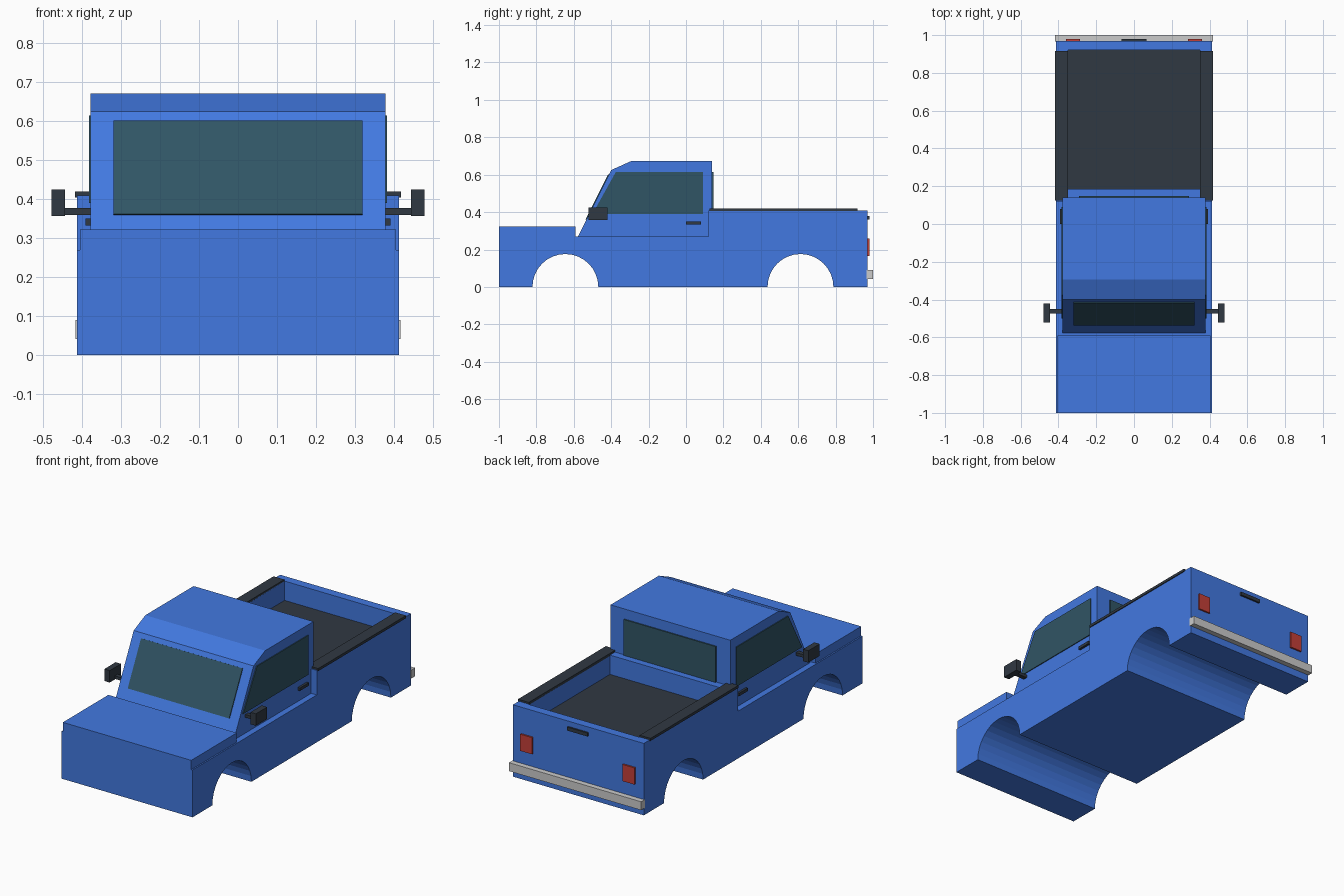
import bpy, bmesh, math
from mathutils import Vector

if "Cube" in bpy.data.objects:
    bpy.data.objects.remove(bpy.data.objects["Cube"])


def material(name, rgb):
    m = bpy.data.materials.new(name)
    m.diffuse_color = (*rgb, 1)
    m.use_nodes = True
    m.node_tree.nodes["Principled BSDF"].inputs["Base Color"].default_value = m.diffuse_color
    return m


BLUE = material("blue_paint", (0.055, 0.19, 0.75))
DARK = material("dark_trim", (0.03, 0.04, 0.055))
GLASS = material("tinted_glass", (0.03, 0.09, 0.13))
RED = material("red_lens", (0.55, 0.05, 0.04))


def extrude(name, pts, x0, x1, mat=None):
    """Closed (y, z) profile swept from x0 to x1."""
    bm = bmesh.new()
    face = bm.faces.new([bm.verts.new((x0, y, z)) for y, z in pts])
    res = bmesh.ops.extrude_face_region(bm, geom=[face])
    verts = [v for v in res["geom"] if isinstance(v, bmesh.types.BMVert)]
    bmesh.ops.translate(bm, verts=verts, vec=(x1 - x0, 0, 0))
    bmesh.ops.recalc_face_normals(bm, faces=bm.faces)
    mesh = bpy.data.meshes.new(name)
    bm.to_mesh(mesh)
    bm.free()
    ob = bpy.data.objects.new(name, mesh)
    bpy.context.collection.objects.link(ob)
    if mat:
        mesh.materials.append(mat)
    return ob


def box(name, x, y, z, mat=None):
    pts = [(y[0], z[0]), (y[1], z[0]), (y[1], z[1]), (y[0], z[1])]
    return extrude(name, pts, x[0], x[1], mat)


def arch(cy, r=0.176, n=16):
    return [(cy - r * math.cos(math.pi * i / n), r * math.sin(math.pi * i / n))
            for i in range(n + 1)]


# Lower body with wheel arches, raised bed at the rear
profile = ([(-1, 0)] + arch(-0.645) + arch(0.612) +
           [(0.97, 0), (0.97, 0.41), (0.12, 0.41), (0.12, 0.27), (-1, 0.27)])
body = extrude("body", profile, -0.413, 0.413, BLUE)

# Open cargo bed cut into the body
cutter = box("bed_cutter", (-0.35, 0.35), (0.185, 0.92), (0.29, 0.6), BLUE)
cutter.hide_render = True
mod = body.modifiers.new("bed", "BOOLEAN")
mod.object = cutter
mod.solver = "EXACT"
cut = bpy.data.meshes.new_from_object(
    body.evaluated_get(bpy.context.evaluated_depsgraph_get()))
body.modifiers.clear()
body.data = cut
bpy.data.objects.remove(cutter)
box("bed_floor", (-0.35, 0.35), (0.185, 0.92), (0.285, 0.30), DARK)

# Hood and cab
box("hood", (-0.405, 0.405), (-1, -0.59), (0.265, 0.323), BLUE)
extrude("cab", [(-0.58, 0.265), (-0.40, 0.625), (-0.295, 0.672),
                (0.14, 0.672), (0.14, 0.265)], -0.378, 0.378, BLUE)

# Windshield laid on the sloping cab front
a, b = Vector((-0.5325, 0.36)), Vector((-0.4125, 0.60))
n = Vector((-0.894, 0.447))
extrude("windshield", [a - n * 0.005, b - n * 0.005, b + n * 0.005, a + n * 0.005],
        -0.32, 0.32, GLASS)
box("rear_window", (-0.29, 0.29), (0.135, 0.147), (0.41, 0.615), GLASS)

# Bumper and tailgate handle
box("rear_bumper", (-0.417, 0.417), (0.965, 1.0), (0.042, 0.09))
box("tailgate_handle", (-0.065, 0.065), (0.965, 0.98), (0.36, 0.38), DARK)

# Parts repeated on both sides
for side, s in (("left", -1), ("right", 1)):
    def span(x0, x1):
        return tuple(sorted((s * x0, s * x1)))
    extrude(side + "_window", [(-0.50, 0.39), (-0.375, 0.615), (0.09, 0.615), (0.09, 0.39)],
            *span(0.37, 0.383), GLASS)
    box(side + "_door_handle", span(0.37, 0.391), (0.0, 0.08), (0.333, 0.35), DARK)
    box(side + "_mirror_arm", span(0.37, 0.45), (-0.475, -0.45), (0.36, 0.377), DARK)
    box(side + "_mirror", span(0.444, 0.478), (-0.522, -0.42), (0.357, 0.425), DARK)
    box(side + "_bed_rail", span(0.35, 0.418), (0.125, 0.917), (0.405, 0.42), DARK)
    box(side + "_tail_light", span(0.285, 0.36), (0.965, 0.98), (0.165, 0.26), RED)
